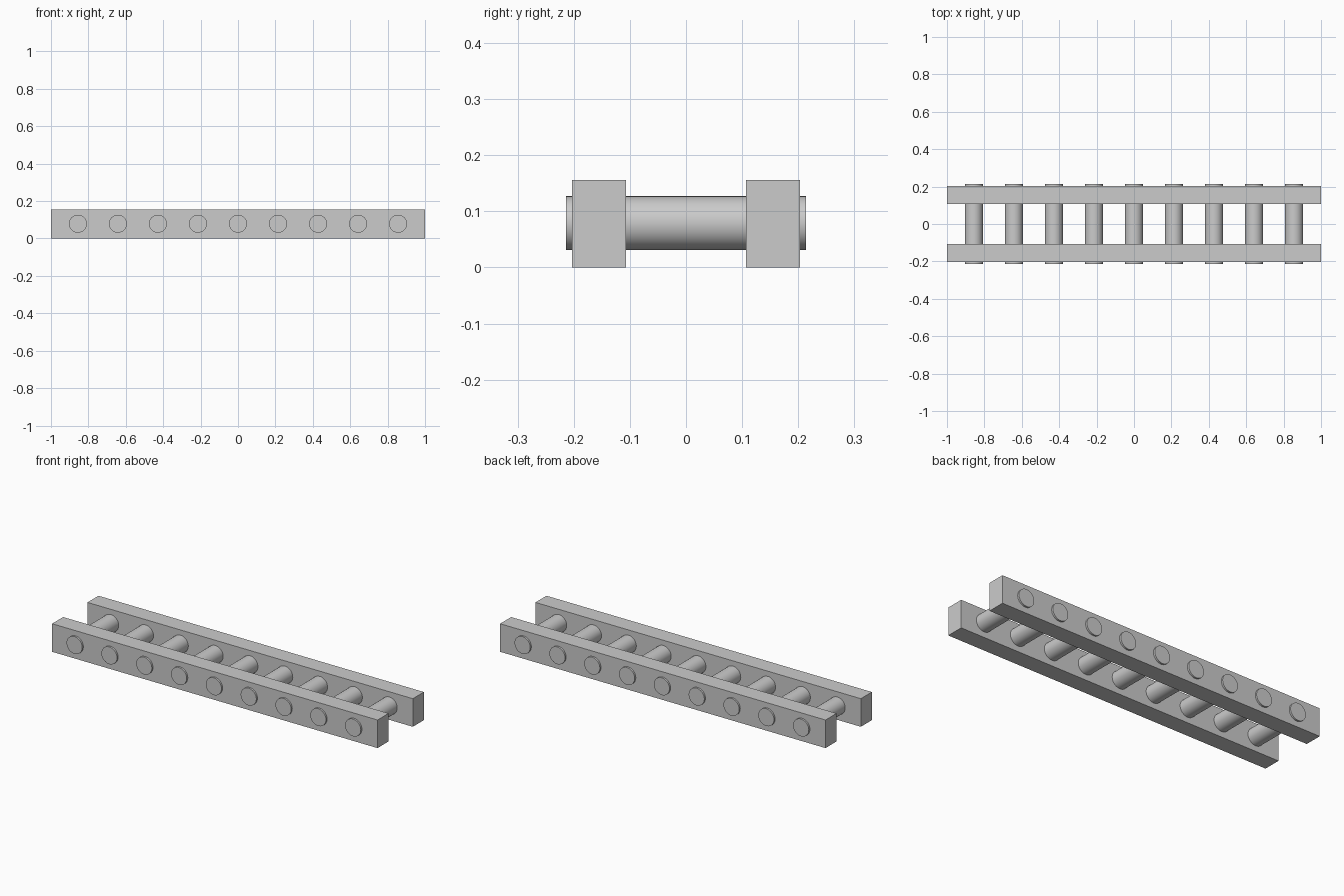
import bpy
from math import pi

if "Cube" in bpy.data.objects:
    bpy.data.objects.remove(bpy.data.objects["Cube"])

RAIL_H = 0.156
COUNT = 9
PITCH = 0.214


def add_rail(name, y):
    bpy.ops.mesh.primitive_cube_add(size=1, location=(0, y, RAIL_H / 2))
    rail = bpy.context.object
    rail.name = name
    rail.scale = (2.0, 0.097, RAIL_H)
    bpy.ops.object.transform_apply(location=False, rotation=False, scale=True)


def add_roller(name, x):
    bpy.ops.mesh.primitive_cylinder_add(
        vertices=48, radius=0.048, depth=0.427,
        location=(x, 0, 0.079), rotation=(pi / 2, 0, 0))
    bpy.context.object.name = name
    bpy.ops.object.shade_smooth_by_angle()


# Two long side rails
add_rail("front_rail", -0.155)
add_rail("back_rail", 0.155)

# Evenly spaced rollers whose ends poke through the rails
for i in range(COUNT):
    add_roller(f"roller_{i + 1}", (i - (COUNT - 1) / 2) * PITCH)
